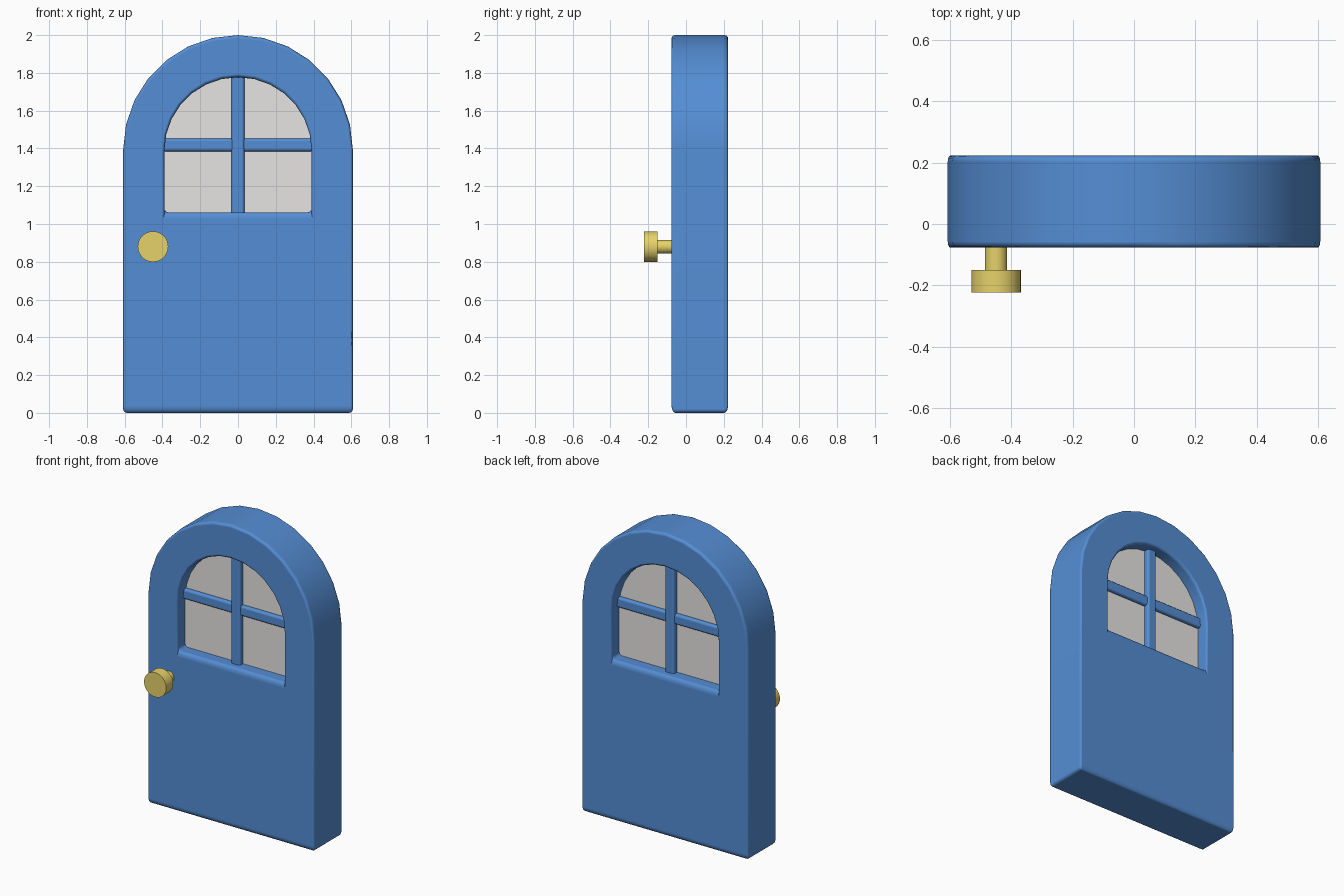
import bpy, bmesh, math

if "Cube" in bpy.data.objects:
    bpy.data.objects.remove(bpy.data.objects["Cube"])

FRONT, BACK = -0.077, 0.223
MID = (FRONT + BACK) / 2


def material(name, rgb):
    m = bpy.data.materials.new(name)
    m.diffuse_color = (*rgb, 1)
    m.use_nodes = True
    m.node_tree.nodes["Principled BSDF"].inputs["Base Color"].default_value = m.diffuse_color
    return m


BLUE = material("door blue", (0.09, 0.27, 0.66))
GLASS = material("pane grey", (0.80, 0.785, 0.765))
GOLD = material("knob gold", (0.83, 0.67, 0.15))


def arch(radius, bottom, spring, segments=14):
    """Round-topped outline as (x, z) points."""
    pts = [(-radius, bottom), (radius, bottom)]
    for i in range(segments + 1):
        a = math.pi * i / segments
        pts.append((radius * math.cos(a), spring + radius * math.sin(a)))
    return pts


def rect(x0, x1, z0, z1):
    return [(x0, z0), (x1, z0), (x1, z1), (x0, z1)]


def slab(name, outer, y0, y1, mat, bevel=0.0, hole=None):
    """Extrude an outline along y; a hole must have the same point count."""
    bm = bmesh.new()

    def ring(pts, y):
        return [bm.verts.new((x, y, z)) for x, z in pts]

    def bridge(a, b):
        n = len(a)
        for i in range(n):
            j = (i + 1) % n
            bm.faces.new((a[i], a[j], b[j], b[i]))

    front, back = ring(outer, y0), ring(outer, y1)
    bridge(front, back)
    if hole:
        hole_front, hole_back = ring(hole, y0), ring(hole, y1)
        bridge(hole_front, hole_back)
        bridge(front, hole_front)
        bridge(back, hole_back)
    else:
        bm.faces.new(front)
        bm.faces.new(back)
    return finish(bm, name, mat, bevel)


def finish(bm, name, mat, bevel=0.0):
    bmesh.ops.recalc_face_normals(bm, faces=bm.faces[:])
    me = bpy.data.meshes.new(name)
    bm.to_mesh(me)
    bm.free()
    me.materials.append(mat)
    ob = bpy.data.objects.new(name, me)
    bpy.context.collection.objects.link(ob)
    bpy.ops.object.select_all(action="DESELECT")
    ob.select_set(True)
    bpy.context.view_layer.objects.active = ob
    bpy.ops.object.shade_smooth_by_angle(angle=math.radians(35))
    if bevel:
        b = ob.modifiers.new("rounded edges", "BEVEL")
        b.width = bevel
        b.segments = 3
        b.limit_method = "ANGLE"
        b.angle_limit = math.radians(40)
        b.harden_normals = True
    return ob


# Arched door leaf with window opening
slab("door_leaf", arch(0.608, 0.0, 1.392), FRONT, BACK, BLUE, 0.02,
     hole=arch(0.39, 1.062, 1.387))

# Window pane, tucked slightly into the frame
slab("window_pane", arch(0.4, 1.052, 1.387), MID - 0.068, MID + 0.068, GLASS)

# Glazing bars
slab("vertical_bar", rect(-0.034, 0.034, 1.04, 1.80), MID - 0.102, MID + 0.102, BLUE, 0.015)
slab("horizontal_bar", rect(-0.40, 0.40, 1.385, 1.453), MID - 0.092, MID + 0.092, BLUE, 0.015)

# Round knob: stem and cap turned from one profile of (radius, y)
profile = [(0.036, FRONT + 0.01), (0.036, -0.15), (0.081, -0.15), (0.081, -0.223)]
N = 32
bm = bmesh.new()
rings = []
for r, y in profile:
    rings.append([bm.verts.new((-0.45 + r * math.cos(2 * math.pi * i / N), y,
                                0.88 + r * math.sin(2 * math.pi * i / N))) for i in range(N)])
for a, b in zip(rings, rings[1:]):
    for i in range(N):
        j = (i + 1) % N
        bm.faces.new((a[i], a[j], b[j], b[i]))
bm.faces.new(rings[0])
bm.faces.new(rings[-1])
finish(bm, "door_knob", GOLD)
